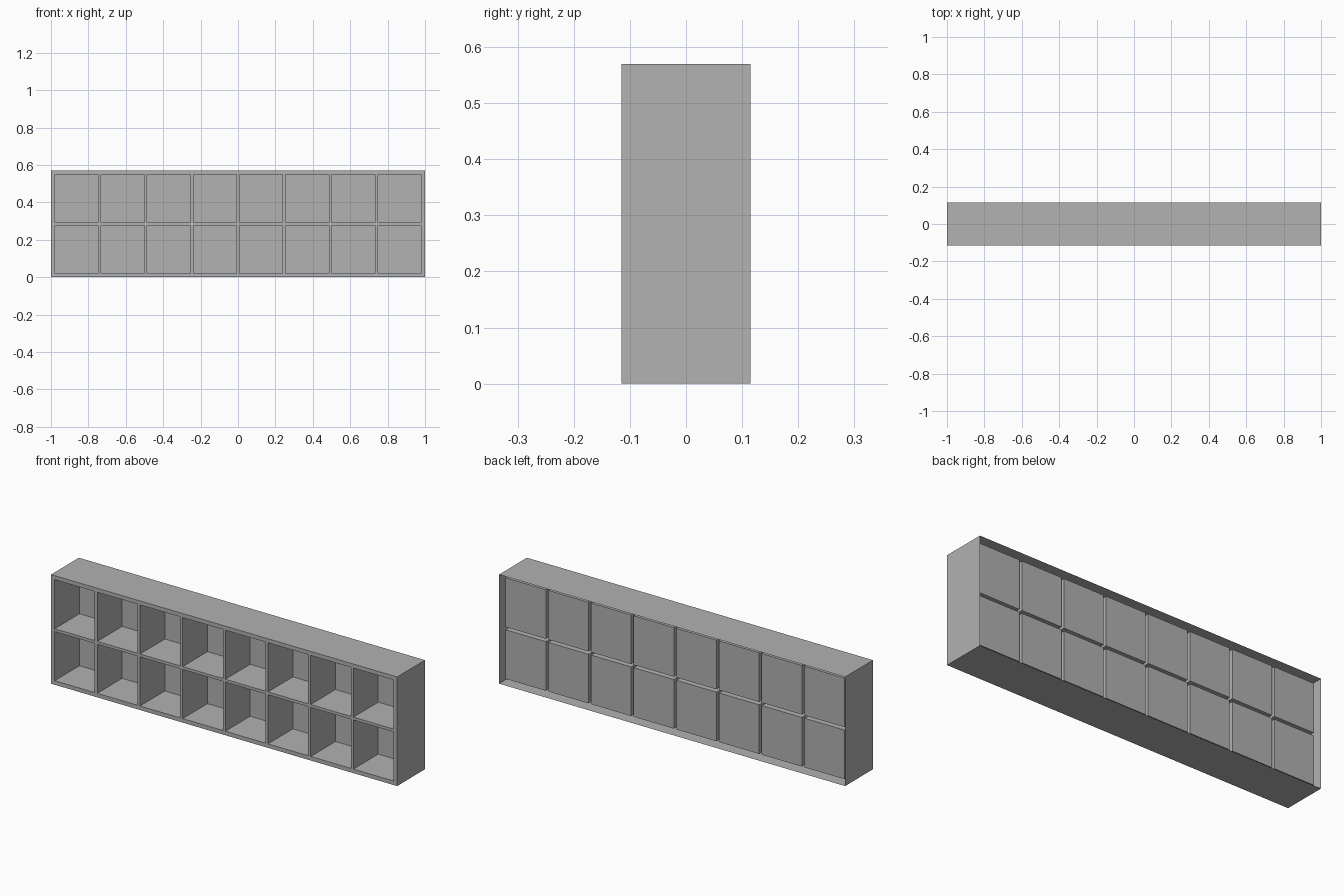
import bpy
import bmesh

cube = bpy.data.objects.get("Cube")
if cube:
    bpy.data.objects.remove(cube, do_unlink=True)

# Overall sizes
WIDTH, DEPTH, HEIGHT = 2.0, 0.23, 0.57
COLS, ROWS = 8, 2
MARGIN, GAP = 0.021, 0.015
CELL_DEPTH = 0.205
FRONT, BACK = -DEPTH / 2, DEPTH / 2

grey = bpy.data.materials.new("plain grey")
grey.use_nodes = True
colour = (0.445, 0.445, 0.445, 1.0)
grey.diffuse_color = colour
grey.node_tree.nodes["Principled BSDF"].inputs["Base Color"].default_value = colour


def spans(start, end, count):
    """Start and end of each compartment along one axis."""
    size = (end - start - 2 * MARGIN - (count - 1) * GAP) / count
    firsts = [start + MARGIN + i * (size + GAP) for i in range(count)]
    return [(a, a + size) for a in firsts]


def add_object(name, bm):
    mesh = bpy.data.meshes.new(name)
    bm.to_mesh(mesh)
    bm.free()
    mesh.materials.append(grey)
    obj = bpy.data.objects.new(name, mesh)
    bpy.context.collection.objects.link(obj)
    return obj


def open_box(name, xs, ys, zs, open_front, open_back, inward=False):
    """Thin-walled box that can be open at the front or the back."""
    bm = bmesh.new()
    bmesh.ops.create_cube(bm, size=1)
    for v in bm.verts:
        v.co = [r[0] if c < 0 else r[1] for c, r in zip(v.co, (xs, ys, zs))]
    bm.normal_update()
    removed = [f for f in bm.faces
               if (open_front and f.normal.y < -0.5) or (open_back and f.normal.y > 0.5)]
    bmesh.ops.delete(bm, geom=removed, context="FACES")
    if inward:
        bmesh.ops.reverse_faces(bm, faces=bm.faces[:])
    return add_object(name, bm)


columns = spans(-WIDTH / 2, WIDTH / 2, COLS)
rows = spans(0, HEIGHT, ROWS)

# Outer casing: four thin walls, open at the front and back
open_box("casing", (-WIDTH / 2, WIDTH / 2), (FRONT, BACK), (0, HEIGHT), True, True)

# Front frame: flat lattice with an opening for each compartment
bm = bmesh.new()
x_lines = [-WIDTH / 2] + [x for span in columns for x in span] + [WIDTH / 2]
z_lines = [0] + [z for span in rows for z in span] + [HEIGHT]
grid = [[bm.verts.new((x, FRONT, z)) for x in x_lines] for z in z_lines]
for j in range(len(z_lines) - 1):
    for i in range(len(x_lines) - 1):
        if i % 2 == 0 or j % 2 == 0:
            bm.faces.new((grid[j][i], grid[j][i + 1], grid[j + 1][i + 1], grid[j + 1][i]))
add_object("front_frame", bm)

# Compartments: pockets behind the frame, stopping short of the casing's back edge
for r, zs in enumerate(rows):
    for c, xs in enumerate(columns):
        open_box(f"compartment_row{r + 1}_column{c + 1}", xs,
                 (FRONT, FRONT + CELL_DEPTH), zs, True, False, inward=True)
